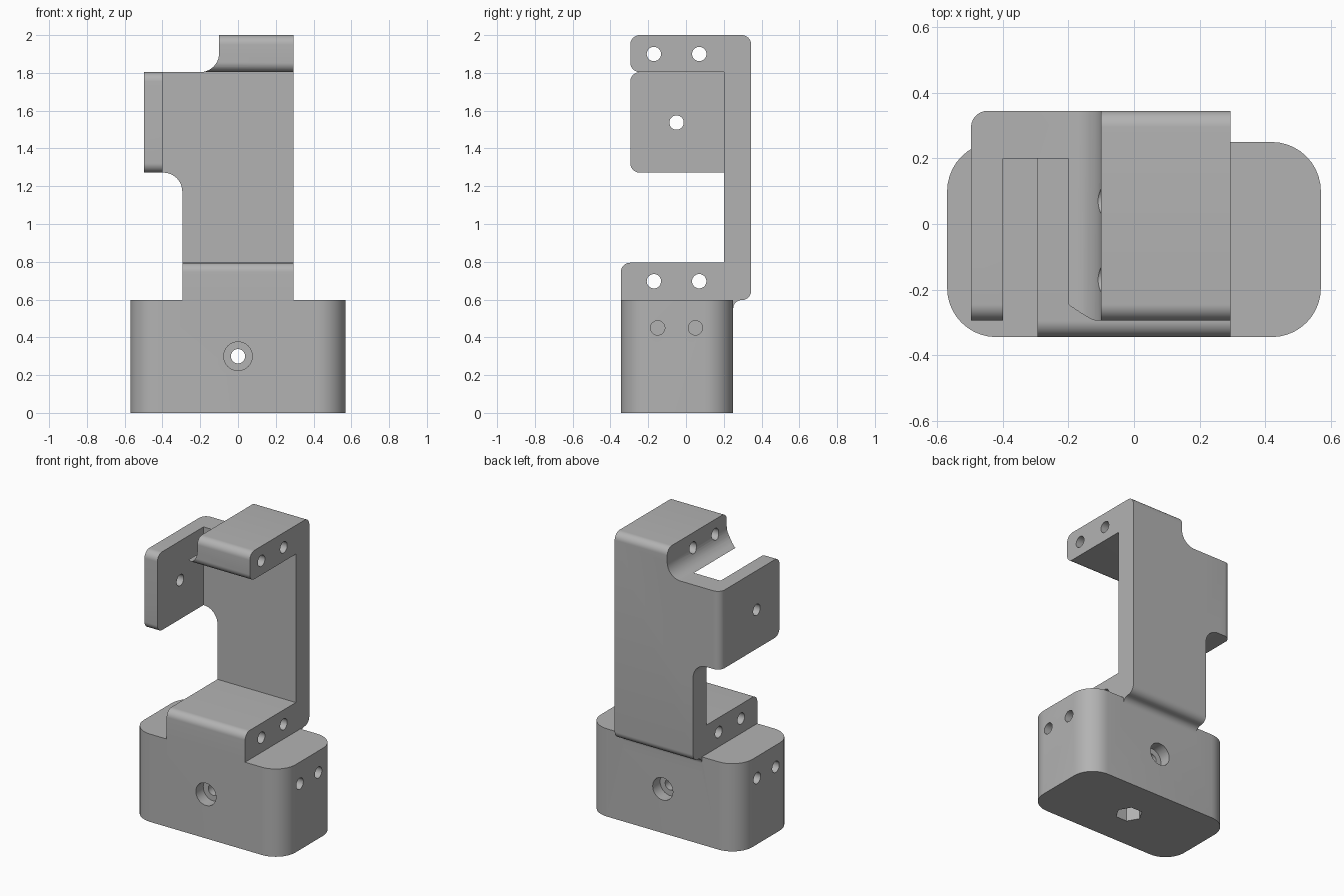
import bpy
import bmesh
from math import cos, sin, pi, radians
from mathutils import Vector

if "Cube" in bpy.data.objects:
    bpy.data.objects.remove(bpy.data.objects["Cube"], do_unlink=True)

AXES = {"x": (1, 2, 0), "y": (0, 2, 1), "z": (0, 1, 2)}  # profile u, v, extrusion


def rounded(points, steps=10):
    """Outline from (u, v) or (u, v, radius) square corners."""
    out = []
    for i, p in enumerate(points):
        c = Vector(p[:2])
        if len(p) == 2:
            out.append(c)
            continue
        a = (Vector(points[i - 1][:2]) - c).normalized()
        b = (Vector(points[(i + 1) % len(points)][:2]) - c).normalized()
        for k in range(steps + 1):
            t = k / steps * pi / 2
            out.append(c + p[2] * (a * (1 - sin(t)) + b * (1 - cos(t))))
    return out


def prism(name, outline, axis, lo, hi):
    """Extrude an outline along an axis between lo and hi."""
    u, v, w = AXES[axis]
    bm = bmesh.new()
    verts = []
    for p in outline:
        co = [0, 0, 0]
        co[u], co[v], co[w] = p[0], p[1], lo
        verts.append(bm.verts.new(co))
    face = bm.faces.new(verts)
    ext = bmesh.ops.extrude_face_region(bm, geom=[face])["geom"]
    for g in ext:
        if isinstance(g, bmesh.types.BMVert):
            g.co[w] = hi
    bmesh.ops.recalc_face_normals(bm, faces=bm.faces)
    mesh = bpy.data.meshes.new(name)
    bm.to_mesh(mesh)
    bm.free()
    ob = bpy.data.objects.new(name, mesh)
    bpy.context.collection.objects.link(ob)
    return ob


def bore(axis, u, v, lo, hi, radius, sides=32):
    ring = [(u + radius * cos(2 * pi * i / sides), v + radius * sin(2 * pi * i / sides))
            for i in range(sides)]
    return prism("bore", ring, axis, lo, hi)


def combine(target, tool, operation):
    """Apply a boolean and remove the tool object."""
    tool.hide_render = True
    mod = target.modifiers.new("combine", "BOOLEAN")
    mod.operation, mod.object, mod.solver = operation, tool, "EXACT"
    bpy.context.view_layer.objects.active = target
    bpy.ops.object.modifier_apply(modifier=mod.name)
    bpy.data.objects.remove(tool, do_unlink=True)


FRONT, BACK, WALL, ARM = -0.345, 0.345, 0.2, -0.295
BASE_TOP, SHELF, TAB_LOW, TAB_TOP = 0.597, 0.795, 1.272, 1.804
BASE_BACK, SIDE = 0.25, 0.295

# Base block with rounded upright corners
mount = prism("mounting_bracket", rounded([
    (-0.57, FRONT, 0.15), (0.57, FRONT, 0.15),
    (0.57, BASE_BACK, 0.15), (-0.57, BASE_BACK, 0.15)]), "z", 0, BASE_TOP)

# C-shaped upright: lower shelf, back wall and upper arm
upright = prism("upright", rounded([
    (FRONT, 0.5), (FRONT, SHELF, 0.05), (WALL, SHELF), (WALL, TAB_TOP),
    (ARM, TAB_TOP, 0.05), (ARM, 2, 0.05), (BACK, 2, 0.05),
    (BACK, BASE_TOP, 0.05), (BASE_BACK, BASE_TOP, 0.044), (BASE_BACK, 0.5)]),
    "x", -SIDE, SIDE)
notch = prism("notch", rounded([
    (-0.6, TAB_TOP), (-0.1, TAB_TOP, 0.1), (-0.1, 2.2), (-0.6, 2.2)]), "y", -1, 1)
combine(upright, notch, "DIFFERENCE")

# Side flange, wrapped round the back wall and rounded at its front edge
flange = prism("side_flange", rounded([
    (-0.497, ARM), (-0.4, ARM), (-0.4, WALL), (-0.2, WALL),
    (-0.2, BACK), (-0.497, BACK, 0.05)]), "z", TAB_LOW, TAB_TOP)
limit = prism("flange_limit", rounded([
    (ARM, TAB_LOW, 0.05), (ARM, TAB_TOP, 0.05), (0.5, TAB_TOP), (0.5, TAB_LOW)]),
    "x", -1, 1)
combine(flange, limit, "INTERSECT")

# Curved web below the flange
web = prism("web", rounded([
    (-0.42, TAB_LOW + 0.1), (-0.42, TAB_LOW), (-SIDE, TAB_LOW, 0.1),
    (-SIDE, 1.1), (-0.2, 1.1), (-0.2, TAB_LOW + 0.1)]), "y", WALL, BACK)

for part in (upright, flange, web):
    combine(mount, part, "UNION")

# Cross holes through the arm, shelf and flange
R = 0.038
for y in (-0.17, 0.07):
    for z in (1.9, 0.697):
        combine(mount, bore("x", y, z, -0.45, 0.45, R), "DIFFERENCE")
combine(mount, bore("x", -0.05, 1.537, -0.7, -0.3, R), "DIFFERENCE")

# Blind holes in both ends of the base
for y in (-0.15, 0.05):
    for lo, hi in ((-0.7, -0.3), (0.3, 0.7)):
        combine(mount, bore("x", y, 0.45, lo, hi, R), "DIFFERENCE")

# Counterbored through hole and hexagonal socket
combine(mount, bore("y", 0, 0.3, -0.5, 0.5, R), "DIFFERENCE")
for lo, hi in ((-0.5, FRONT + 0.08), (BASE_BACK - 0.08, 0.5)):
    combine(mount, bore("y", 0, 0.3, lo, hi, 0.076), "DIFFERENCE")
combine(mount, bore("z", 0, -0.048, -0.2, 0.2, 0.085, 6), "DIFFERENCE")

# Single grey finish
grey = bpy.data.materials.new("plain_grey")
grey.use_nodes = True
grey.diffuse_color = (0.45, 0.45, 0.45, 1)
grey.node_tree.nodes["Principled BSDF"].inputs["Base Color"].default_value = (0.45, 0.45, 0.45, 1)
mount.data.materials.clear()
mount.data.materials.append(grey)
for poly in mount.data.polygons:
    poly.material_index = 0

bpy.ops.object.select_all(action="DESELECT")
mount.select_set(True)
bpy.context.view_layer.objects.active = mount
bpy.ops.object.shade_smooth_by_angle(angle=radians(30))
